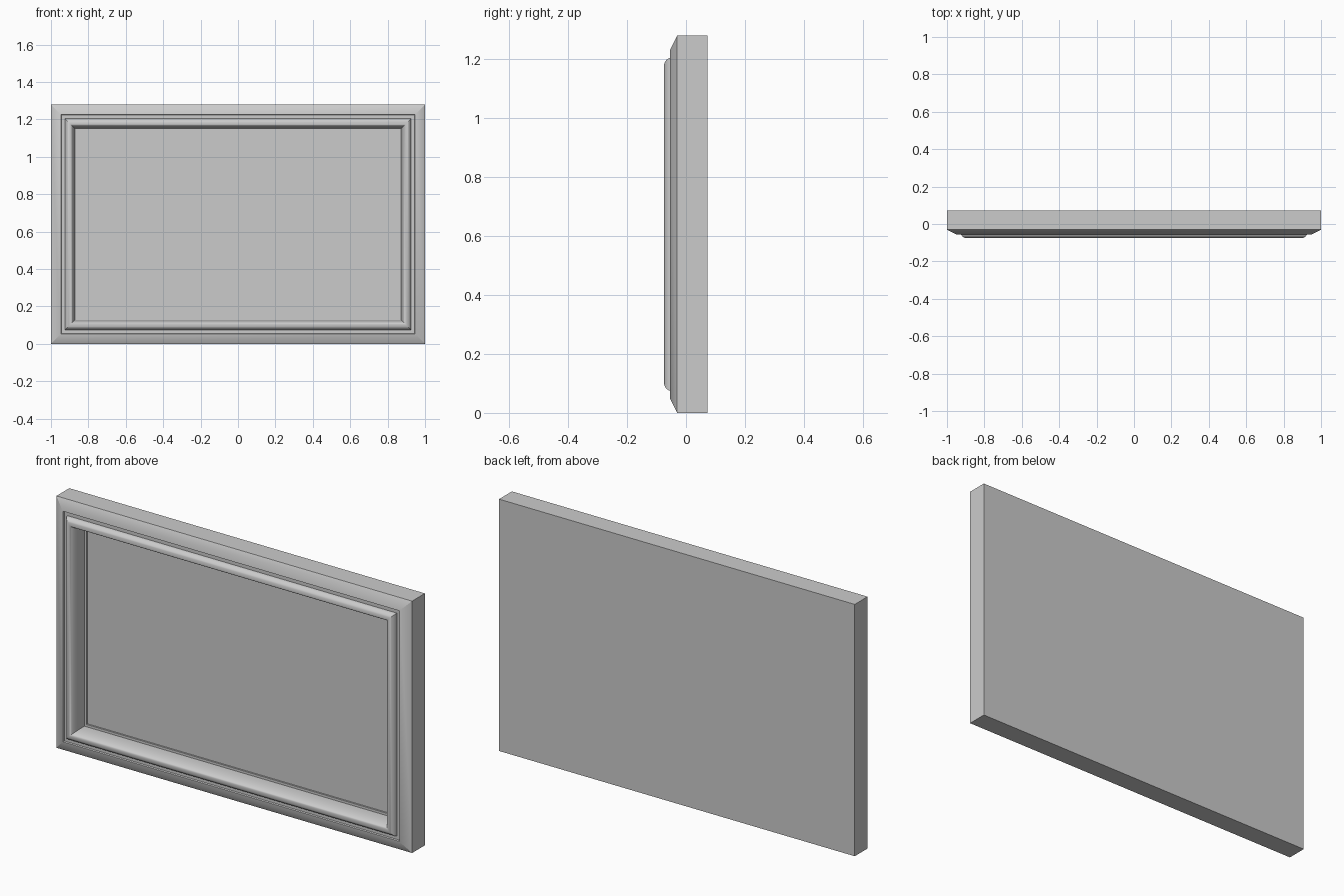
import bpy, bmesh
from math import sin, cos, pi, radians

cube = bpy.data.objects.get("Cube")
if cube:
    bpy.data.objects.remove(cube, do_unlink=True)

W, H = 1.0, 1.28  # half width, full height

grey = bpy.data.materials.new("grey")
grey.use_nodes = True
grey.diffuse_color = (0.6, 0.6, 0.6, 1)
grey.node_tree.nodes["Principled BSDF"].inputs["Base Color"].default_value = (0.6, 0.6, 0.6, 1)


def mitred(name, profile, cap_first=False, cap_last=False):
    """Sweep a profile of (inset, depth) points round the rectangle with mitred corners."""
    bm = bmesh.new()
    rings = []
    for d, y in profile:
        corners = ((d - W, d), (W - d, d), (W - d, H - d), (d - W, H - d))
        rings.append([bm.verts.new((x, y, z)) for x, z in corners])
    for a, b in zip(rings, rings[1:]):
        for i in range(4):
            j = (i + 1) % 4
            bm.faces.new((a[i], a[j], b[j], b[i]))
    if cap_first:
        bm.faces.new(rings[0][::-1])
    if cap_last:
        bm.faces.new(rings[-1])
    mesh = bpy.data.meshes.new(name)
    bm.to_mesh(mesh)
    bm.free()
    mesh.materials.append(grey)
    ob = bpy.data.objects.new(name, mesh)
    bpy.context.collection.objects.link(ob)
    bpy.ops.object.select_all(action="DESELECT")
    ob.select_set(True)
    bpy.context.view_layer.objects.active = ob
    bpy.ops.object.shade_smooth_by_angle(angle=radians(30))
    return ob


# Back board, bevelled rim and the shallow groove inside it
mitred("outer_frame", [(0, 0.073), (0, -0.03), (0.05, -0.055), (0.054, -0.055),
                       (0.056, -0.047), (0.074, -0.047)], cap_first=True)

# Rounded bead: short outer curve, long inner curve falling to the panel
steps = 8
outer = [(0.104 - 0.03 * cos(t), -0.047 - 0.028 * sin(t))
         for t in (i * pi / 2 / steps for i in range(steps + 1))]
inner = [(0.104 + 0.024 * sin(t), 0.005 - 0.08 * cos(t))
         for t in (i * pi / 2 / steps for i in range(1, steps + 1))]
mitred("bead_moulding", outer + inner)

# Small inner step and flat panel
mitred("inner_panel", [(0.128, 0.005), (0.128, 0.012), (0.14, 0.012), (0.14, 0.02)], cap_last=True)
